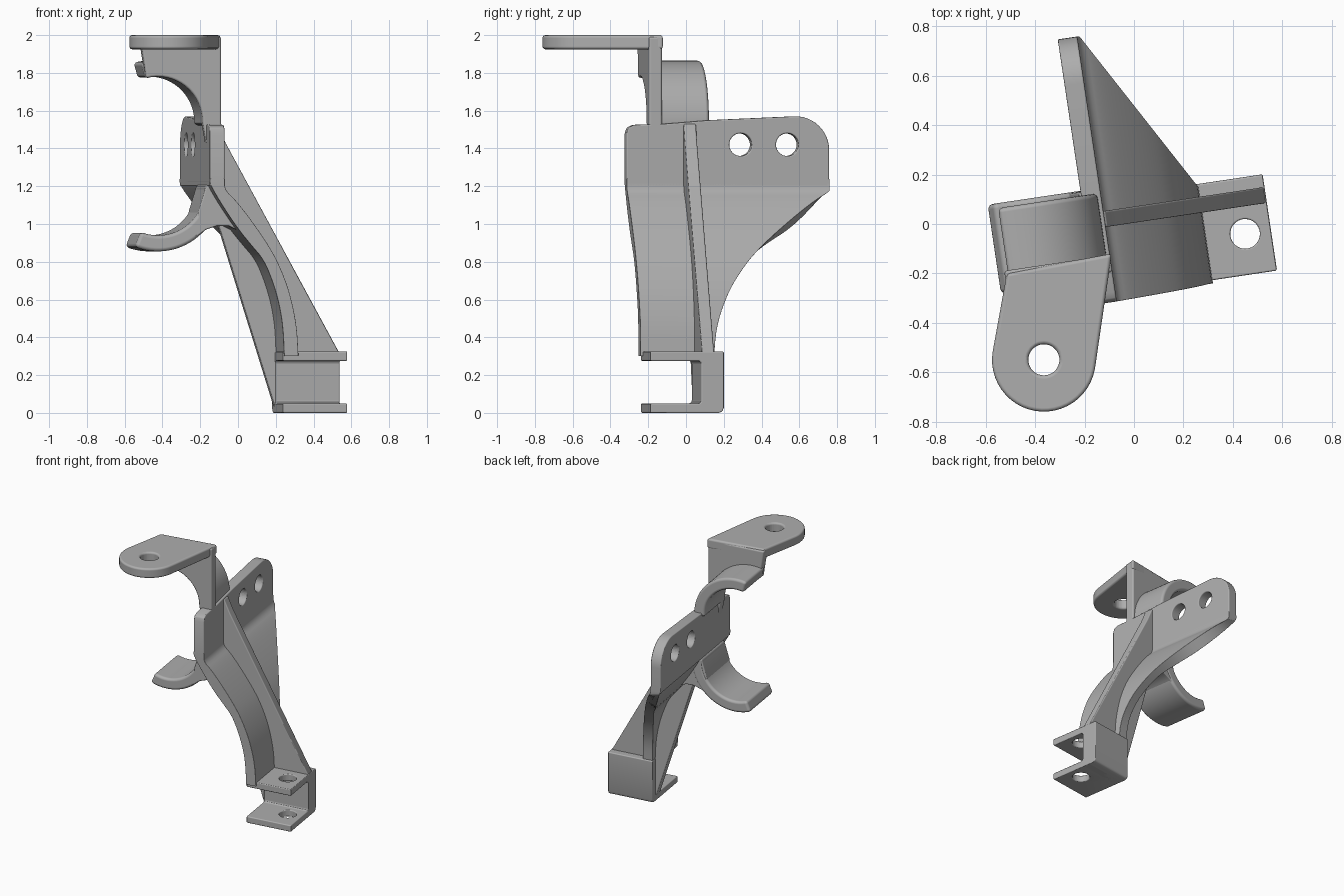
import bpy, bmesh, math
from mathutils import Vector

cube = bpy.data.objects.get("Cube")
if cube:
    bpy.data.objects.remove(cube)

SPIN = math.radians(8.5)      # the whole bracket is turned a little about z

grey = bpy.data.materials.new("cast_grey")
grey.use_nodes = True
COLOUR = (0.42, 0.42, 0.42, 1)
grey.diffuse_color = COLOUR
grey.node_tree.nodes["Principled BSDF"].inputs["Base Color"].default_value = COLOUR

# axis -> placement of a flat profile point (a, b) at depth d
PLACE = {
    "x": lambda a, b, d: (d, a, b),
    "y": lambda a, b, d: (a, d, b),
    "z": lambda a, b, d: (a, b, d),
}


def finish(name, bm, spin=SPIN):
    bmesh.ops.recalc_face_normals(bm, faces=bm.faces)
    mesh = bpy.data.meshes.new(name)
    bm.to_mesh(mesh)
    bm.free()
    mesh.materials.append(grey)
    obj = bpy.data.objects.new(name, mesh)
    bpy.context.collection.objects.link(obj)
    obj.rotation_euler.z = spin
    return obj


def loft(name, rings, spin=SPIN):
    """Skin a row of closed rings and cap both ends."""
    bm = bmesh.new()
    rows = [[bm.verts.new(p) for p in ring] for ring in rings]
    n = len(rows[0])
    for r, s in zip(rows, rows[1:]):
        for i in range(n):
            bm.faces.new((r[i], r[(i + 1) % n], s[(i + 1) % n], s[i]))
    bm.faces.new(rows[0])
    bm.faces.new(rows[-1])
    return finish(name, bm, spin)


def prism(name, axis, pts, lo, hi, spin=SPIN):
    return loft(name, [[PLACE[axis](a, b, d) for a, b in pts] for d in (lo, hi)], spin)


def arc(cx, cy, r, start, end, steps=24):
    angles = [math.radians(start + (end - start) * i / steps) for i in range(steps + 1)]
    return [(cx + r * math.cos(t), cy + r * math.sin(t)) for t in angles]


def drill(target, axis, a, b, r, lo, hi, spin=SPIN):
    cutter = prism("hole_cutter", axis, arc(a, b, r, 0, 350, 35), lo, hi, spin)
    cutter.hide_render = True
    cutter.hide_set(True)
    cutter.display_type = "WIRE"
    mod = target.modifiers.new("hole", "BOOLEAN")
    mod.operation = "DIFFERENCE"
    mod.solver = "EXACT"
    mod.object = cutter


def soften(obj, width=0.012):
    bpy.ops.object.select_all(action="DESELECT")
    obj.select_set(True)
    bpy.context.view_layer.objects.active = obj
    bpy.ops.object.shade_smooth_by_angle(angle=math.radians(35))
    mod = obj.modifiers.new("round_edges", "BEVEL")
    mod.width = width
    mod.segments = 3
    mod.limit_method = "ANGLE"
    mod.angle_limit = math.radians(40)
    mod.harden_normals = True


# Upright plate with a rounded rear corner and two bolt holes
plate = prism("upright_plate", "x",
              [(-.3, 1.2), (-.3, 1.48), (-.29, 1.51), (-.26, 1.525), (-.1, 1.53), (.15, 1.55)]
              + arc(.605, 1.39, .18, 93, 0, 12) + [(.785, 1.2)], -.195, -.115)
for v in (.31, .56):
    drill(plate, "x", v, 1.42, .06, -.3, 0)
soften(plate)

# Curved leg: a bent strip whose rear edge tapers towards the foot
path = [(-.195, 1.24, -.115, 1.24), (-.195, 1.21, -.115, 1.18), (-.13, 1.1, -.06, 1.13),
        (-.045, .975, .02, 1.03), (.025, .89, .105, .91), (.095, .81, .165, .81),
        (.145, .69, .22, .68), (.177, .58, .253, .56), (.198, .46, .274, .44),
        (.205, .3, .281, .3)]
for _ in range(2):
    cut = [path[0]]
    for p, q in zip(path, path[1:]):
        p, q = Vector(p), Vector(q)
        cut += [p.lerp(q, .25), p.lerp(q, .75)]
    path = cut + [path[-1]]
rings = []
for ul, zl, ur, zr in path:
    rear = min(.785, .784 - 1.75 * (ur + .105))
    front = -.285 - .015 * min(1, max(0, (zr - .5) / .7))
    rings.append([(ul, front, zl), (ur, front, zr), (ur, rear, zr), (ul, rear, zl)])
soften(loft("curved_leg", rings))

# Stiffening web through the leg
soften(prism("web", "y", [(.21, 0), (.54, .0), (.54, .325), (-.065, 1.43), (-.11, 1.53),
                          (-.17, 1.53), (-.16, 1.15), (-.1, .99)], .005, .07), .008)

# Foot clevis: two drilled lugs on a thick back wall
foot = prism("foot_clevis", "x",
             [(-.272, 0), (.095, 0), (.114, .008), (.122, .027), (.122, .325), (-.272, .325),
              (-.272, .275), (-.01, .275), (0, .265), (0, .06), (-.01, .05), (-.272, .05)],
             .2, .545)
drill(foot, "z", .439, -.106, .06, -.1, .5)
soften(foot, .015)


# Two arms that form the open cradle
def cradle_arm(name, cz, r_in, r_out, start, end, front, back):
    outline = arc(-.455, cz, r_out, start, end) + arc(-.455, cz, r_in, end, start)
    soften(prism(name, "y", outline, front, back), .02)


cradle_arm("upper_cradle_arm", 1.54, .24, .325, -4, 105, -.15, .145)
cradle_arm("lower_cradle_arm", 1.19, .25, .335, 364, 248, -.2, .165)

# Gusset where the lower arm meets the leg
soften(prism("arm_root", "y", [(-.26, .925), (-.2, .97), (-.14, .99), (-.08, .99), (-.03, .965),
                               (-.04, 1.08), (-.15, 1.2), (-.2, 1.2), (-.24, 1.07)],
             -.2, .16), .008)

# Wall above the upper arm that carries the mounting tab
soften(prism("tab_wall", "y", [(-.55, 1.99), (-.115, 1.99), (-.115, 1.4), (-.19, 1.4)]
             + arc(-.455, 1.54, .24, 0, 105, 16) + [(-.525, 1.83)], -.18, -.11))

# Mounting tab with rounded nose and bolt hole
tab = prism("mounting_tab", "z", [(-.09, -.12), (-.515, -.2)]
            + arc(-.365, -.55, .21, 170, 350), 1.925, 2, 0)
drill(tab, "z", -.365, -.55, .063, 1.8, 2.1, 0)
soften(tab, .015)
